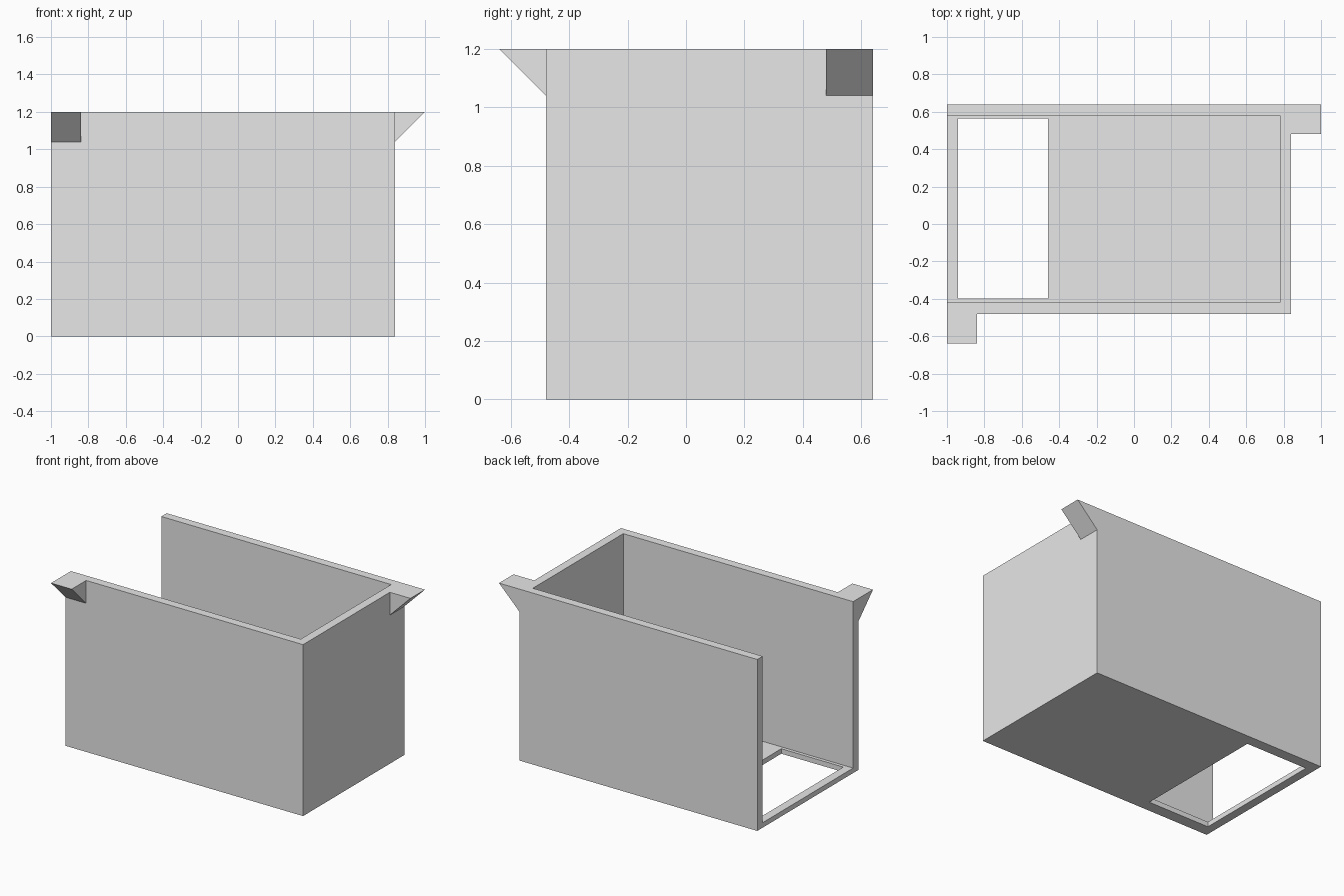
import bpy
import bmesh
from mathutils import Vector

cube = bpy.data.objects.get("Cube")
if cube:
    bpy.data.objects.remove(cube, do_unlink=True)

# Single plain material
grey = bpy.data.materials.new("light_grey")
grey.use_nodes = True
colour = (0.8, 0.8, 0.8, 1.0)
grey.diffuse_color = colour
grey.node_tree.nodes["Principled BSDF"].inputs["Base Color"].default_value = colour

# Overall sizes
LEFT, RIGHT = -1.0, 0.84
FRONT, BACK = -0.48, 0.64
TOP, WALL, FLOOR, TAB = 1.2, 0.06, 0.035, 0.16


def prism(name, profile, offset):
    """Extrude a flat polygon of 3D points along an offset."""
    bm = bmesh.new()
    face = bm.faces.new([bm.verts.new(p) for p in profile])
    extruded = bmesh.ops.extrude_face_region(bm, geom=[face], use_keep_orig=True)
    verts = [g for g in extruded["geom"] if isinstance(g, bmesh.types.BMVert)]
    bmesh.ops.translate(bm, verts=verts, vec=Vector(offset))
    bmesh.ops.recalc_face_normals(bm, faces=bm.faces)
    mesh = bpy.data.meshes.new(name)
    bm.to_mesh(mesh)
    bm.free()
    mesh.materials.append(grey)
    obj = bpy.data.objects.new(name, mesh)
    bpy.context.collection.objects.link(obj)
    return obj


def box(name, x0, x1, y0, y1, z0, z1):
    base = [(x0, y0, z0), (x1, y0, z0), (x1, y1, z0), (x0, y1, z0)]
    return prism(name, base, (0, 0, z1 - z0))


def cut(target, cutter):
    """Subtract the cutter and remove it."""
    cutter.hide_render = True
    mod = target.modifiers.new("cut", "BOOLEAN")
    mod.operation = "DIFFERENCE"
    mod.solver = "EXACT"
    mod.object = cutter
    bpy.context.view_layer.objects.active = target
    bpy.ops.object.modifier_apply(modifier=mod.name)
    bpy.data.objects.remove(cutter, do_unlink=True)


# Bin body: open at the top and at the -x end, with a hole in the floor
body = box("bin_body", LEFT, RIGHT, FRONT, BACK, 0, TOP)
cut(body, box("cavity_cutter", LEFT - 0.2, RIGHT - WALL,
              FRONT + WALL, BACK - WALL, FLOOR, TOP + 0.2))
cut(body, box("floor_hole_cutter", -0.94, -0.46, -0.397, 0.563, -0.2, 0.2))

# Wedge tabs at two opposite corners of the rim
prism("front_tab",
      [(LEFT, FRONT, TOP), (LEFT, FRONT - TAB, TOP), (LEFT, FRONT, TOP - TAB)],
      (TAB, 0, 0))
prism("side_tab",
      [(RIGHT, BACK, TOP), (RIGHT + TAB, BACK, TOP), (RIGHT, BACK, TOP - TAB)],
      (0, -TAB, 0))
